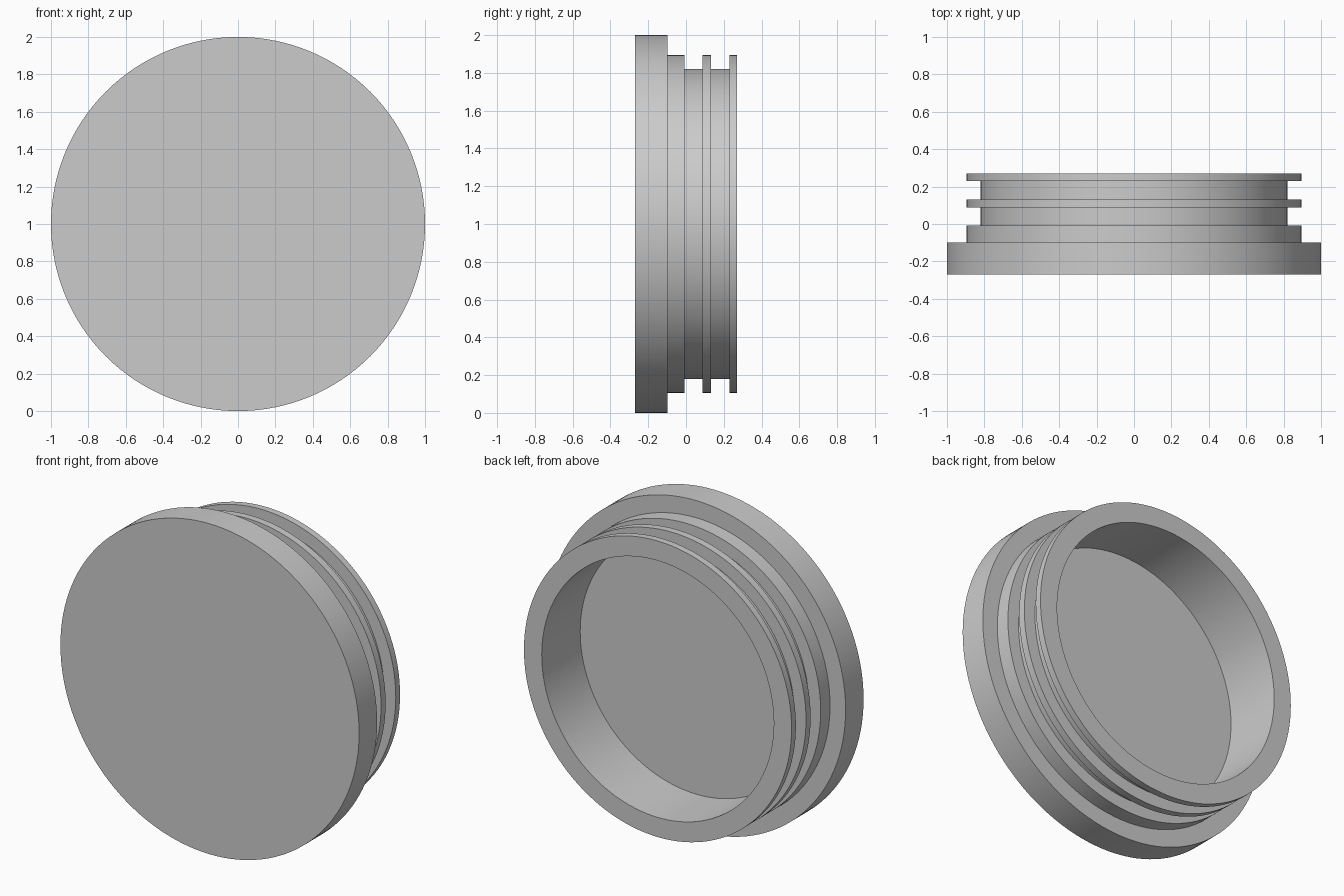
import bpy
import bmesh
import math
from mathutils import Vector

cube = bpy.data.objects.get("Cube")
if cube:
    bpy.data.objects.remove(cube, do_unlink=True)

# Plain grey material
grey = bpy.data.materials.new("plain grey")
grey.use_nodes = True
colour = (0.6, 0.6, 0.6, 1.0)
grey.diffuse_color = colour
grey.node_tree.nodes["Principled BSDF"].inputs["Base Color"].default_value = colour

SEGMENTS = 128
CAP, COLLAR, GROOVE, BORE = 1.0, 0.896, 0.82, 0.777
FRONT, CAP_BACK, BACK = -0.27, -0.098, 0.27


def lathe(name, profile):
    """Spin a (radius, y) profile round the y axis, standing on the ground."""
    bm = bmesh.new()
    verts = [bm.verts.new((r, y, 0)) for r, y in profile]
    edges = [bm.edges.new(pair) for pair in zip(verts, verts[1:])]
    bmesh.ops.spin(bm, geom=verts + edges, cent=(0, 0, 0), axis=(0, 1, 0),
                   angle=math.tau, steps=SEGMENTS, use_duplicate=False)
    bmesh.ops.remove_doubles(bm, verts=bm.verts, dist=1e-4)
    bmesh.ops.recalc_face_normals(bm, faces=bm.faces)
    bmesh.ops.translate(bm, verts=bm.verts, vec=Vector((0, 0, CAP)))
    mesh = bpy.data.meshes.new(name)
    bm.to_mesh(mesh)
    bm.free()
    mesh.materials.append(grey)
    obj = bpy.data.objects.new(name, mesh)
    bpy.context.collection.objects.link(obj)
    bpy.ops.object.select_all(action="DESELECT")
    obj.select_set(True)
    bpy.context.view_layer.objects.active = obj
    bpy.ops.object.shade_smooth_by_angle(angle=math.radians(30))
    return obj


# Solid cap, stepped collar, two grooves with ribs, then the hollow bore
profile = [(0, FRONT), (CAP, FRONT), (CAP, CAP_BACK), (COLLAR, CAP_BACK)]
for start, end in ((-0.008, 0.088), (0.132, 0.229)):
    profile += [(COLLAR, start), (GROOVE, start), (GROOVE, end), (COLLAR, end)]
profile += [(COLLAR, BACK), (BORE, BACK), (BORE, CAP_BACK), (0, CAP_BACK)]
lathe("grooved_plug", profile)
